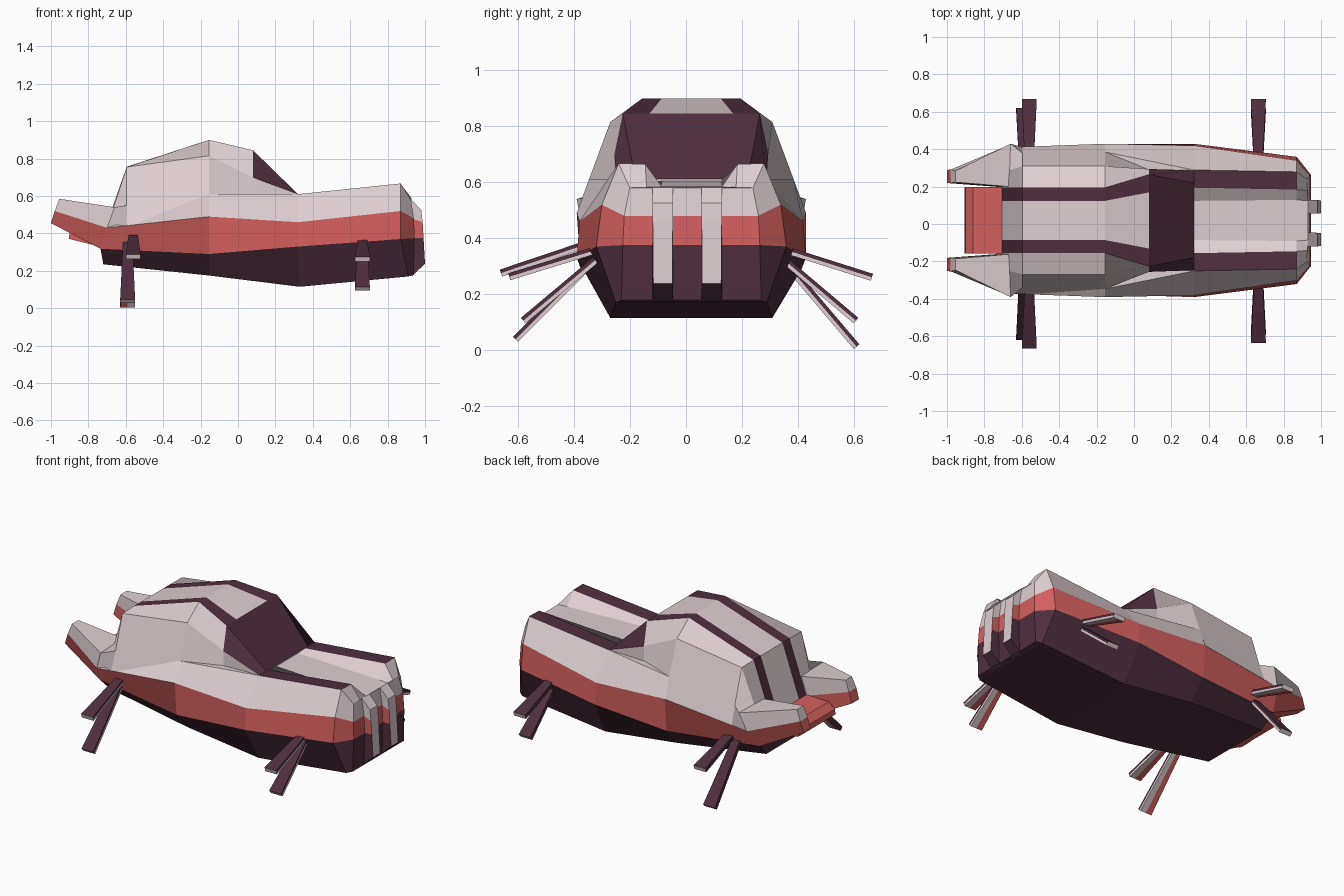
import bpy, bmesh, math
from mathutils import Vector

if "Cube" in bpy.data.objects:
    bpy.data.objects.remove(bpy.data.objects["Cube"])

CY = 0.019  # body centre line


def material(name, rgb):
    m = bpy.data.materials.new(name)
    m.diffuse_color = (*rgb, 1)
    m.use_nodes = True
    m.node_tree.nodes["Principled BSDF"].inputs["Base Color"].default_value = m.diffuse_color
    return m


MATS = [material("pale_pink_white", (0.73, 0.62, 0.64)),
        material("coral_red", (0.66, 0.115, 0.115)),
        material("dark_plum", (0.078, 0.028, 0.049))]
WHITE, RED, PLUM = 0, 1, 2


def skin(name, rings, strip_colour, cap_colour):
    """Loft closed rings (left side bottom-to-top, then right side top-to-bottom).
    Strip k counts up from the bottom on both sides; -1 is the underside."""
    bm = bmesh.new()
    vs = [[bm.verts.new(p) for p in r] for r in rings]
    m = len(rings[0])
    n = m // 2
    for i in range(len(vs) - 1):
        for j in range(m):
            a, b = vs[i], vs[i + 1]
            f = bm.faces.new((a[j], a[(j + 1) % m], b[(j + 1) % m], b[j]))
            f.material_index = strip_colour(i, min(j, m - 2 - j), j >= n)
    for r in (vs[0], vs[-1]):
        for k in range(n - 1):
            f = bm.faces.new((r[k], r[k + 1], r[m - 2 - k], r[m - 1 - k]))
            f.material_index = cap_colour(k)
    bmesh.ops.recalc_face_normals(bm, faces=bm.faces)
    me = bpy.data.meshes.new(name)
    bm.to_mesh(me)
    bm.free()
    for mt in MATS:
        me.materials.append(mt)
    ob = bpy.data.objects.new(name, me)
    bpy.context.collection.objects.link(ob)
    return ob


def mirrored(half, c=CY):
    """Full ring from (x, half width, z) points listed bottom to top."""
    return ([(x, c - h, z) for x, h, z in half] +
            [(x, c + h, z) for x, h, z in reversed(half)])


# Hull: floor edge, red lower edge, red upper edge, fender, fender inner, deck
hull = [
    [(-.72, .23, .235), (-.735, .31, .318), (-.70, .39, .43),
     (-.66, .20, .50), (-.66, .19, .49), (-.66, .17, .44)],
    [(-.155, .29, .175), (-.155, .395, .29), (-.155, .41, .49),
     (-.155, .366, .61), (-.155, .25, .608), (-.155, .105, .60)],
    [(.33, .29, .115), (.32, .41, .33), (.32, .40, .46),
     (.32, .27, .61), (.32, .175, .608), (.32, .105, .604)],
    [(.91, .27, .17), (.87, .34, .37), (.87, .32, .52),
     (.87, .26, .667), (.87, .165, .665), (.87, .11, .585)],
    [(.94, .25, .178), (.945, .245, .375), (.94, .24, .48),
     (.925, .22, .580), (.927, .16, .582), (.93, .105, .584)],
]
BANDS = {-1: PLUM, 0: PLUM, 1: RED}
skin("hull", [mirrored(s) for s in hull],
     lambda i, k, r: PLUM if (k == 3 and i == 2) else BANDS.get(k, WHITE),
     lambda k: BANDS.get(k, WHITE))

# Cabin: red line, base, shoulder, stripe outer edge, stripe inner edge
cabin = [
    [(-.70, .389, .431), (-.66, .41, .54), (-.665, .27, .542),
     (-.71, .175, .43), (-.71, .105, .43)],
    [(-.60, .393, .443), (-.595, .358, .55), (-.595, .29, .755),
     (-.595, .175, .757), (-.595, .105, .757)],
    [(-.155, .409, .491), (-.155, .366, .61), (-.155, .29, .815),
     (-.155, .175, .90), (-.155, .105, .90)],
    [(.08, .27, .55), (.08, .275, .60), (.08, .275, .70),
     (.08, .245, .845), (.08, .15, .845)],
    [(.32, .26, .55), (.32, .268, .60), (.32, .266, .611),
     (.32, .20, .611), (.32, .12, .611)],
]
skin("cabin", [mirrored(s) for s in cabin],
     lambda i, k, r: PLUM if (k == 3 or (i == 3 and k > 1)) else WHITE,
     lambda k: WHITE)

# Rear fins, one per side
for side, label in ((-1, "right"), (1, "left")):
    base = [(-.735, .31, .318), (-.70, .39, .43), (-.66, .41, .54),
            (-.66, .18, .54), (-.70, .18, .43), (-.735, .18, .318)]
    tip = [(-1.0, .27, .455), (-.98, .272, .52), (-.955, .265, .585),
           (-.955, .205, .585), (-.98, .20, .52), (-1.0, .20, .455)]
    skin(label + "_rear_fin",
         [[(x, CY + side * h, z) for x, h, z in r] for r in (base, tip)],
         lambda i, k, r: RED if k < 1 else WHITE,
         lambda k: RED if k < 1 else WHITE)

# Rear bumper between the fins
skin("rear_bumper",
     [mirrored([(-.66, .178, .31), (-.66, .178, .44)]),
      mirrored([(-.86, .178, .36), (-.86, .178, .438)]),
      mirrored([(-.905, .178, .372), (-.90, .178, .402)])],
     lambda i, k, r: RED, lambda k: RED)

# Two upright bars on the nose
for c, label in ((-.083, "right"), (.092, "left")):
    back = [(.93, .037, .172), (.93, .037, .375), (.93, .037, .48), (.925, .037, .583)]
    front = [(1.0, .034, .238), (.992, .035, .375), (.987, .036, .46), (.98, .036, .525)]
    skin(label + "_nose_bar", [mirrored(back, c), mirrored(front, c)],
         lambda i, k, r: BANDS.get(k, WHITE), lambda k: WHITE)


# Flat splayed legs: plum top, pale front edge, underside half red and half pale
def leg_colour(i, k, right):
    if k == 0:
        return WHITE if right else RED
    return WHITE if k == -1 else PLUM


def leg(name, x, start, end, w0=.05, w1=.08, t=.013):
    d = Vector((0, end[0] - start[0], end[1] - start[1])).normalized()
    up = Vector((0, -d.z, d.y))
    if up.z < 0:
        up = -up
    rings = []
    for (y, z), w in ((start, w0), (end, w1)):
        c = Vector((x, y, z))
        section = [(0, -t), (-w / 2, -t), (-w / 2, t),
                   (w / 2, t), (w / 2, 0), (w / 2, -t)]
        rings.append([c + Vector((a, 0, 0)) + up * s for a, s in section])
    skin(name, rings, leg_colour, lambda k: WHITE)


leg("rear_upper_leg_right", -.56, (-.35, .38), (-.662, .275))
leg("rear_upper_leg_left", -.56, (.35, .36), (.665, .26))
leg("rear_lower_leg_right", -.59, (-.30, .35), (-.61, .038))
leg("rear_lower_leg_left", -.59, (.34, .33), (.61, .012))
leg("front_upper_leg_right", .665, (-.33, .355), (-.632, .262))
leg("front_upper_leg_left", .665, (.35, .36), (.665, .26))
leg("front_lower_leg_right", .665, (-.29, .35), (-.582, .105))
leg("front_lower_leg_left", .665, (.33, .34), (.608, .105))
